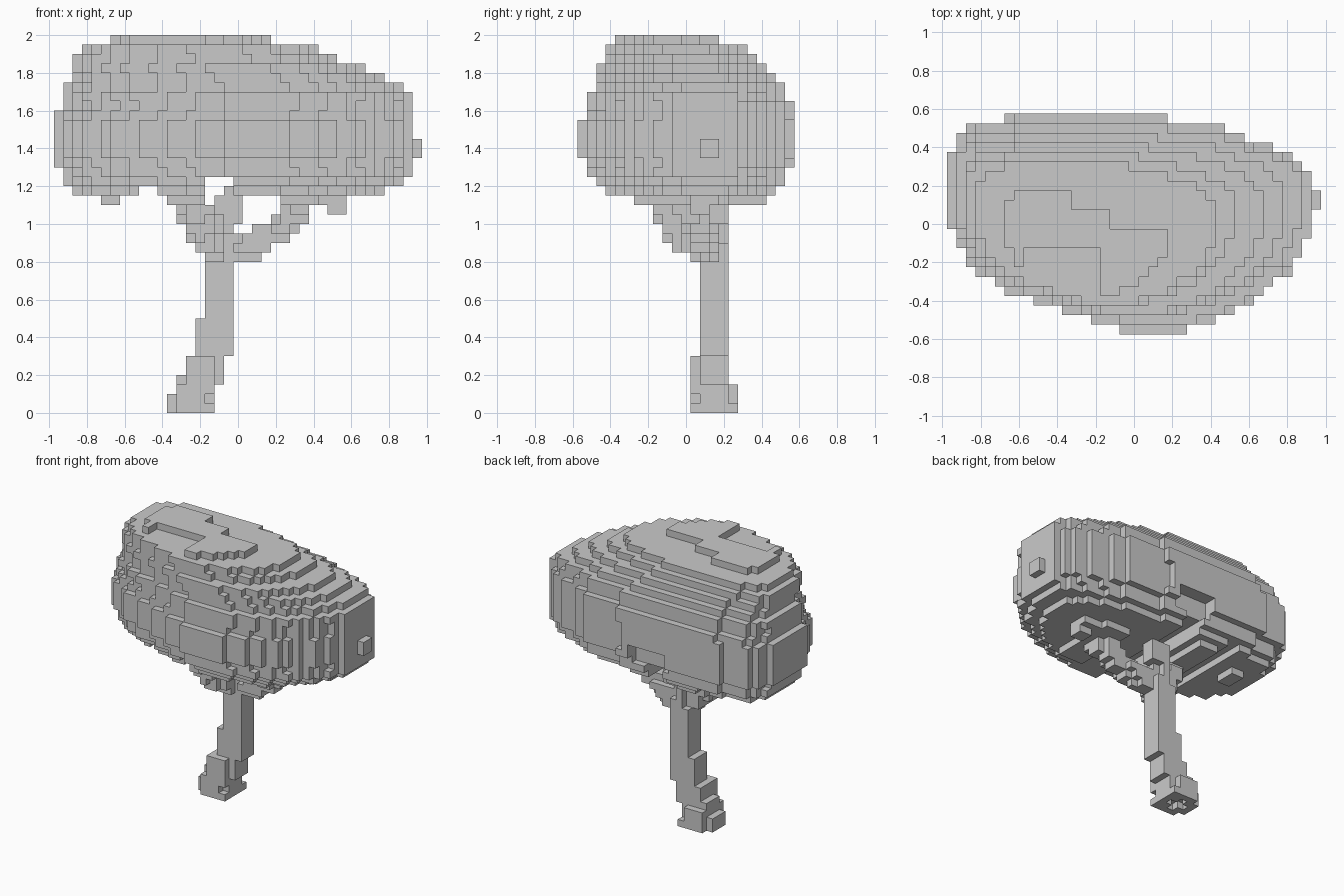
import bpy
import bmesh
from mathutils import Vector

U = 0.05  # block size

cube = bpy.data.objects.get("Cube")
if cube:
    bpy.data.objects.remove(cube, do_unlink=True)

grey = bpy.data.materials.new("plain_grey")
grey.use_nodes = True
tone = (0.59, 0.59, 0.59, 1)
grey.diffuse_color = tone
grey.node_tree.nodes["Principled BSDF"].inputs["Base Color"].default_value = tone


def center(cell):
    """World position of the middle of a block."""
    i, j, k = cell
    return Vector((i * U, j * U, (k + 0.5) * U))


GRID = [(i, j, k) for i in range(-20, 21) for j in range(-13, 14) for k in range(40)]


def box(x0, x1, y0, y1, z0, z1):
    """Blocks whose middles lie inside a box."""
    return {c for c in GRID
            if x0 < center(c).x < x1 and y0 < center(c).y < y1 and z0 < center(c).z < z1}


def limb(radius, *points):
    """Blocks along a bent path."""
    cells = set()
    pts = [Vector(p) for p in points]
    for a, b in zip(pts, pts[1:]):
        d = b - a
        for c in GRID:
            p = center(c)
            t = max(0, min(1, (p - a).dot(d) / d.length_squared))
            if (p - a - d * t).length < radius:
                cells.add(c)
    return cells


def build(name, cells):
    """Outer skin of a set of blocks, with coplanar faces merged."""
    bm = bmesh.new()
    verts = {}

    def vert(key):
        if key not in verts:
            i, j, k = key
            verts[key] = bm.verts.new(((i - 0.5) * U, (j - 0.5) * U, k * U))
        return verts[key]

    ring = ((0, 0), (1, 0), (1, 1), (0, 1))
    for c in cells:
        for axis in range(3):
            for side in (0, 1):
                near = list(c)
                near[axis] += 2 * side - 1
                if tuple(near) in cells:
                    continue
                loop = []
                for u, v in ring if side else ring[::-1]:
                    key = list(c)
                    key[axis] += side
                    key[(axis + 1) % 3] += u
                    key[(axis + 2) % 3] += v
                    loop.append(vert(tuple(key)))
                bm.faces.new(loop)
    bmesh.ops.dissolve_limit(bm, angle_limit=0.01, verts=bm.verts, edges=bm.edges)
    mesh = bpy.data.meshes.new(name)
    bm.to_mesh(mesh)
    bm.free()
    mesh.materials.append(grey)
    obj = bpy.data.objects.new(name, mesh)
    bpy.context.collection.objects.link(obj)


# Crown plan: x, front y, back y
PLAN = [(-0.98, -0.03, 0.38), (-0.95, -0.03, 0.38), (-0.9, -0.13, 0.48), (-0.85, -0.23, 0.53),
        (-0.7, -0.33, 0.54), (-0.6, -0.38, 0.58), (-0.3, -0.48, 0.58),
        (0.0, -0.58, 0.58), (0.2, -0.57, 0.54), (0.4, -0.52, 0.53), (0.6, -0.42, 0.44),
        (0.8, -0.26, 0.37), (0.9, -0.08, 0.28), (0.93, -0.06, 0.27)]

# Crown layers from the underside up: first and last block in x, then in y
WIDEST = (-19, 18, -11, 11)
LAYERS = [(-17, 15, -8, 9), (-18, 17, -9, 10), (-18, 18, -10, 10), (-19, 18, -10, 11),
          WIDEST, WIDEST, WIDEST, WIDEST,
          (-19, 18, -10, 11), (-18, 18, -10, 11), (-18, 18, -10, 10), (-18, 17, -9, 10),
          (-17, 15, -9, 9), (-17, 13, -9, 8), (-17, 10, -8, 7), (-16, 8, -8, 6),
          (-13, 3, -7, 3)]
FIRST = 23  # level of the lowest crown layer


def stretch(n, lo, hi, full_lo, full_hi):
    """Move a block index from a layer's span to the widest span."""
    t = (n - lo + 0.5) / (hi - lo + 1)
    return (full_lo - 0.5 + t * (full_hi - full_lo + 1)) * U


def in_plan(x, y):
    for a, b in zip(PLAN, PLAN[1:]):
        if a[0] <= x <= b[0]:
            t = (x - a[0]) / (b[0] - a[0])
            return a[1] + (b[1] - a[1]) * t < y < a[2] + (b[2] - a[2]) * t
    return False


crown = set()
for level, (i0, i1, j0, j1) in enumerate(LAYERS):
    for i in range(i0, i1 + 1):
        for j in range(j0, j1 + 1):
            if in_plan(stretch(i, i0, i1, *WIDEST[:2]), stretch(j, j0, j1, *WIDEST[2:])):
                crown.add((i, j, FIRST + level))

# Nub on the end, dips in the top ridge, dent low on the back
crown |= box(0.92, 0.98, 0.07, 0.18, 1.35, 1.45)
crown -= box(-0.33, -0.12, 0.07, 0.2, 1.95, 2) | box(-0.12, 0.18, -0.03, 0.2, 1.95, 2)
crown -= box(-0.58, -0.17, -0.4, -0.12, 1.95, 2)
crown -= box(-0.23, 0.08, 0.47, 0.6, 1.25, 1.4)
# Hollow above the fork, and low tufts under the crown
crown -= box(-0.18, -0.02, -0.6, 0.6, 1.1, 1.25)
crown -= box(-0.53, -0.42, -0.6, 0.6, 1.1, 1.2)
crown |= box(-0.73, -0.62, 0.12, 0.28, 1.1, 1.15)
crown |= box(0.42, 0.58, 0.02, 0.18, 1.1, 1.15)
crown |= box(0.47, 0.58, 0.02, 0.13, 1.05, 1.1)
crown |= box(0.22, 0.43, -0.28, 0.23, 1.1, 1.15)
crown |= box(-0.38, -0.22, -0.23, 0.43, 1.1, 1.15)
build("crown", crown)

# Trunk with a stepped, leaning foot
trunk = box(-0.18, -0.02, 0.07, 0.23, 0.3, 0.85)
trunk |= box(-0.23, -0.02, 0.07, 0.23, 0.3, 0.5)
trunk |= box(-0.28, -0.07, 0.07, 0.23, 0.15, 0.3)
trunk |= box(-0.28, -0.12, 0.02, 0.08, 0.1, 0.3)
trunk |= box(-0.33, -0.12, 0.07, 0.23, 0.05, 0.2)
trunk |= box(-0.33, -0.17, 0.02, 0.28, 0.05, 0.15)
trunk |= box(-0.38, -0.12, 0.07, 0.23, 0, 0.1)
trunk |= box(-0.33, -0.12, 0.02, 0.28, 0, 0.05)
trunk -= box(-0.28, -0.22, 0.07, 0.23, 0, 0.05) | box(-0.33, -0.17, 0.12, 0.18, 0, 0.05)
build("trunk", trunk)

# Branches fanning out from the fork
fork = (-0.1, 0.14, 0.84)
branches = limb(0.075, fork, (0.08, 0.1, 0.89), (0.25, 0.06, 1.0), (0.34, 0.0, 1.13))
branches |= limb(0.075, fork, (-0.18, 0.1, 0.93), (-0.31, 0.05, 1.16))
branches |= limb(0.075, fork, (-0.17, -0.02, 0.93), (-0.23, -0.15, 1.13))
branches |= limb(0.06, fork, (-0.09, 0.15, 1.0), (-0.05, 0.17, 1.12))
branches |= box(-0.03, 0.03, 0.12, 0.23, 1.0, 1.2)
build("branches", branches - trunk - crown)
